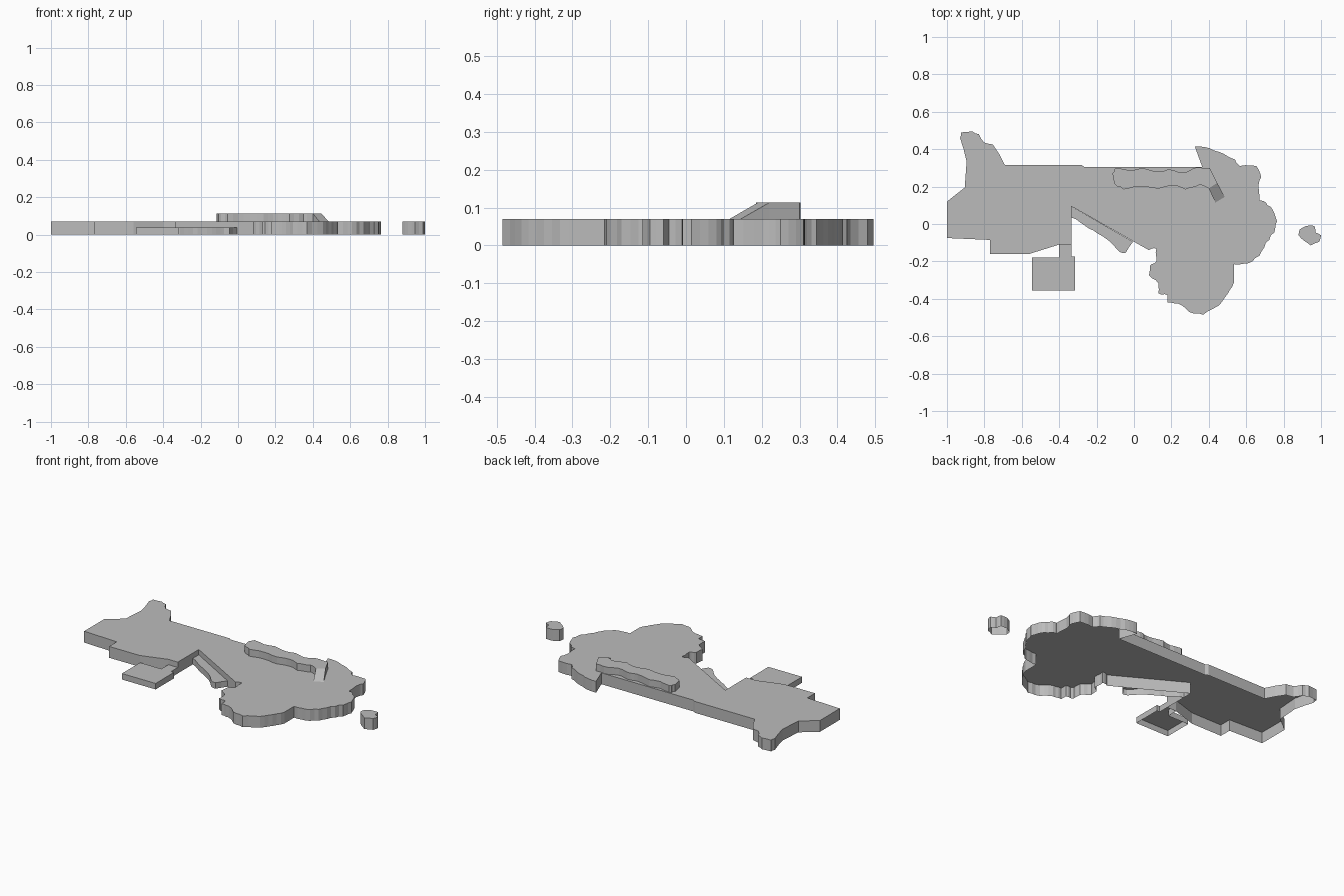
import bpy
import bmesh
import random
from mathutils import Vector

random.seed(4)
default_cube = bpy.data.objects.get("Cube")
if default_cube:
    bpy.data.objects.remove(default_cube, do_unlink=True)

# Single flat grey
grey = bpy.data.materials.new("plain grey")
grey.use_nodes = True
colour = (.5, .5, .5, 1)
grey.diffuse_color = colour
grey.node_tree.nodes["Principled BSDF"].inputs["Base Color"].default_value = colour

# Heights of the stacked layers
LOW_TOP = .037
LAND_TOP = .07
RIDGE_TOP = .113


def ragged(points, steps=3, amount=.005):
    """Break a coarse coastline into short uneven facets, keeping its points."""
    result = []
    for start, end in zip(points, points[1:]):
        start, end = Vector(start), Vector(end)
        side = (end - start).orthogonal().normalized()
        for step in range(steps):
            offset = random.uniform(-amount, amount) if step else 0
            result.append(start.lerp(end, step / steps) + side * offset)
    result.append(Vector(points[-1]))
    return result


def ragged_loop(points, steps=3, amount=.005):
    return ragged(points + points[:1], steps, amount)[:-1]


def finish(name, bm):
    mesh = bpy.data.meshes.new(name)
    bm.to_mesh(mesh)
    bm.free()
    mesh.materials.append(grey)
    obj = bpy.data.objects.new(name, mesh)
    bpy.context.collection.objects.link(obj)
    return obj


def raised_outline(name, outline, bottom, top):
    """Flat cap with upright walls, left open underneath."""
    points = [Vector(p) for p in outline]
    area = sum(a.x * b.y - b.x * a.y for a, b in zip(points, points[1:] + points[:1]))
    if area < 0:
        points.reverse()
    bm = bmesh.new()
    upper = [bm.verts.new((p.x, p.y, top)) for p in points]
    lower = [bm.verts.new((p.x, p.y, bottom)) for p in points]
    bm.faces.new(upper)
    for i in range(len(points)):
        j = (i + 1) % len(points)
        bm.faces.new((lower[i], lower[j], upper[j], upper[i]))
    return finish(name, bm)


# Main land: western end, northern headland, straight border, eastern coast
west_end = [(-.77, -.16), (-.77, -.085), (-1, -.075), (-1, .12), (-.905, .195)]
headland = [(-.895, .335), (-.93, .46), (-.925, .49), (-.865, .495), (-.83, .48),
            (-.8, .435), (-.755, .425), (-.69, .315)]
north_border = [(-.28, .315), (-.265, .305), (.365, .305)]
east_coast = [(.325, .415), (.405, .405), (.48, .375), (.54, .345), (.565, .31),
              (.655, .31), (.68, .25), (.665, .205), (.67, .125), (.705, .115),
              (.74, .08), (.765, .015), (.75, -.045), (.705, -.1), (.67, -.17),
              (.61, -.21), (.535, -.215)]
south_coast = [(.535, -.31), (.5, -.375), (.455, -.435), (.37, -.485), (.295, -.47),
               (.235, -.425), (.18, -.42), (.18, -.38), (.13, -.37), (.13, -.315),
               (.08, -.275), (.085, -.225), (.12, -.2), (.12, -.13), (.08, -.14)]
south_border = [(-.335, .095), (-.335, -.11), (-.4, -.11), (-.56, -.16)]
raised_outline("main_land",
               west_end + ragged(headland, 2, .004) + north_border
               + ragged(east_coast) + ragged(south_coast) + south_border,
               0, LAND_TOP)

# Low coastal shelf tucked against the slanted border
shelf_coast = [(-.005, -.095), (-.045, -.155), (-.075, -.15), (-.1, -.125),
               (-.14, -.085), (-.195, -.05), (-.24, -.025), (-.29, .01), (-.335, .035)]
raised_outline("low_shelf", [(-.335, .095)] + ragged(shelf_coast, 2, .004), 0, LOW_TOP)

# Low square block with its short neck
raised_outline("low_block",
               [(-.545, -.355), (-.315, -.355), (-.315, -.175), (-.335, -.175),
                (-.335, -.11), (-.4, -.11), (-.4, -.178), (-.545, -.178)],
               0, LOW_TOP)

# Small detached island
island = [(.885, -.03), (.92, -.01), (.965, -.01), (.97, -.045), (1, -.06),
          (.99, -.095), (.945, -.115), (.91, -.09), (.88, -.06)]
raised_outline("small_island", ragged_loop(island, 2, .002), 0, LAND_TOP)

# Raised ridge along the northern border
ridge_north = [(-.115, .27), (-.095, .3), (-.025, .285), (.04, .3), (.135, .28),
               (.2, .29), (.265, .275), (.32, .3), (.405, .3)]
ridge_south = [(.4, .19), (.35, .21), (.275, .185), (.215, .205), (.135, .19),
               (.03, .2), (-.055, .185), (-.105, .215)]
raised_outline("ridge", ragged(ridge_north, 3, .004) + [(.445, .22)]
               + ragged(ridge_south, 3, .004), LAND_TOP, RIDGE_TOP)

# Ramp running from the ridge down to the land
bm = bmesh.new()
a, b = (.4, .19), (.445, .22)
foot_a = bm.verts.new((.435, .115, LAND_TOP))
foot_b = bm.verts.new((.485, .145, LAND_TOP))
base_a, base_b = [bm.verts.new((*p, LAND_TOP)) for p in (a, b)]
high_a, high_b = [bm.verts.new((*p, RIDGE_TOP)) for p in (a, b)]
bm.faces.new((foot_a, foot_b, high_b, high_a))
bm.faces.new((foot_a, high_a, base_a))
bm.faces.new((foot_b, base_b, high_b))
finish("ramp", bm)
